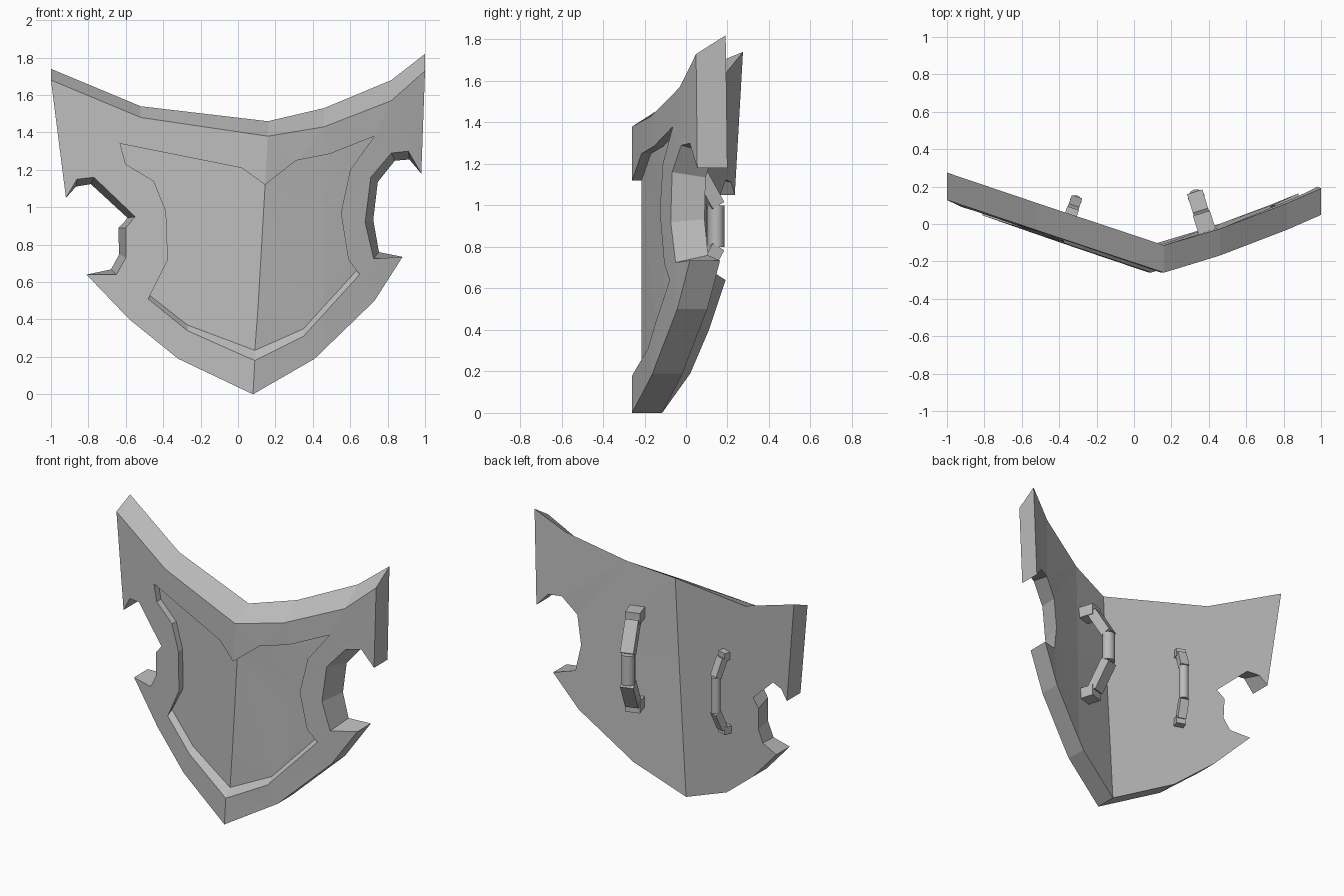
import bpy, bmesh
from math import radians
from mathutils import Vector, Matrix

cube = bpy.data.objects.get("Cube")
if cube:
    bpy.data.objects.remove(cube)

grey = bpy.data.materials.new("plain grey")
grey.use_nodes = True
grey.diffuse_color = (0.5, 0.5, 0.5, 1)
grey.node_tree.nodes["Principled BSDF"].inputs["Base Color"].default_value = grey.diffuse_color

THICK, RECESS = 0.145, 0.045


def ridge_x(z):
    return 0.08 + 0.058 * z


def front_y(x, z):
    # The plate folds back on both sides of the ridge, curving on one side
    d = x - ridge_x(z)
    return -0.26 + (0.27 * d + 0.13 * d * d if d > 0 else -0.33 * d)


def finish(name, bm):
    bmesh.ops.recalc_face_normals(bm, faces=bm.faces[:])
    mesh = bpy.data.meshes.new(name)
    bm.to_mesh(mesh)
    bm.free()
    mesh.materials.append(grey)
    obj = bpy.data.objects.new(name, mesh)
    bpy.context.collection.objects.link(obj)
    return obj


# Outlines as (x, z): top edge, round notch, lower edge, jagged notch
top = [(-1, 1.68), (-.52, 1.48), (.16, 1.38), (.46, 1.43), (.82, 1.57), (1, 1.73)]
top_rise = [.06, .06, .08, .1, .11, .09]
round_notch = [(.91, 1.3), (.82, 1.29), (.71, 1.16), (.68, .92), (.725, .725)]
lower = [(.88, .735), (.73, .5), (.41, .19), (.08, 0), (-.32, .19), (-.58, .4), (-.81, .64)]
jagged_notch = [(-.65, .64), (-.6, .73), (-.6, .89), (-.55, .95), (-.77, 1.16), (-.86, 1.15)]
front = top + [(.98, 1.18)] + round_notch + lower + jagged_notch + [(-.92, 1.05)]


def shrink(points, centre, amount):
    # Move notch points toward the notch centre for the sloped wall
    result = []
    for p in points:
        v = Vector(p)
        result.append(tuple(v + (Vector(centre) - v).normalized() * amount))
    return result


back = ([(x, z + r) for (x, z), r in zip(top, top_rise)] + [(.98, 1.18)]
        + shrink(round_notch, (.95, 1), .045) + lower
        + shrink(jagged_notch, (-.9, .88), .04) + [(-.92, 1.05)])

# Recessed panel: pointed top, curved sides, sloped lower wall
panel = [(-.63, 1.34), (.02, 1.21), (.145, 1.12), (.31, 1.25), (.49, 1.285), (.73, 1.38),
         (.6, 1.2), (.55, .97), (.59, .72), (.65, .64), (.35, .31), (.09, .18),
         (-.27, .34), (-.48, .51), (-.375, .72), (-.385, .98), (-.45, 1.14), (-.6, 1.23)]
slope = {9: .04, 10: .04, 11: .055, 12: .03, 13: .025}
floor = [(x, z + slope.get(i, 0)) for i, (x, z) in enumerate(panel)]

# Shield plate: flat layers first, then folded along the ridge
bm = bmesh.new()


def loop(points, depth):
    verts = [bm.verts.new((x, depth, z)) for x, z in points]
    n = len(verts)
    edges = [bm.edges.new((verts[i], verts[(i + 1) % n])) for i in range(n)]
    return verts, edges


def wall(a, b):
    n = len(a)
    for i in range(n):
        j = (i + 1) % n
        bm.faces.new((a[i], a[j], b[j], b[i]))


front_v, front_e = loop(front, 0)
back_v, back_e = loop(back, THICK)
panel_v, panel_e = loop(panel, 0)
floor_v, floor_e = loop(floor, RECESS)
for edges in (front_e + panel_e, floor_e, back_e):
    bmesh.ops.triangle_fill(bm, edges=edges, use_beauty=True, normal=(0, -1, 0))
wall(front_v, back_v)
wall(panel_v, floor_v)

for point, normal in (((.08, 0, 0), (1, 0, -.058)), ((.46, 0, 0), (1, 0, 0))):
    bmesh.ops.bisect_plane(bm, geom=bm.verts[:] + bm.edges[:] + bm.faces[:], dist=.006,
                           plane_co=point, plane_no=Vector(normal).normalized())
for v in bm.verts:
    v.co.y += front_y(v.co.x, v.co.z)
finish("shield_plate", bm)


def beam(name, a, b, across, width, height, sides=4):
    # Bar from a to b, either a box or a cylinder
    a, b = Vector(a), Vector(b)
    axis = (b - a).normalized()
    u = Vector(across).normalized()
    w = axis.cross(u)
    frame = Matrix((u, w, axis)).transposed().to_4x4()
    frame.translation = (a + b) / 2
    bm = bmesh.new()
    if sides == 4:
        bmesh.ops.create_cube(bm, size=1)
        size = (width, height, (b - a).length)
    else:
        bmesh.ops.create_cone(bm, cap_ends=True, segments=sides, radius1=.5, radius2=.5, depth=1)
        size = (width, height, (b - a).length)
    bmesh.ops.scale(bm, vec=size, verts=bm.verts[:])
    bm.transform(frame)
    obj = finish(name, bm)
    if sides > 4:
        bpy.ops.object.select_all(action="DESELECT")
        bpy.context.view_layer.objects.active = obj
        obj.select_set(True)
        bpy.ops.object.shade_smooth_by_angle(angle=radians(40))


def handle(name, x, z, out, reach, foot_z, grip_z, width):
    # Grip behind the plate: two feet, two angled bars and a round bar
    out = Vector((out[0], out[1], 0)).normalized()
    across = Vector((out.y, -out.x, 0))
    base = Vector((x, front_y(x, z) + THICK, z))

    def at(depth, height):
        return base + out * depth + Vector((0, 0, height))

    for s, end in ((1, "upper"), (-1, "lower")):
        beam(f"{name}_{end}_foot", at(-.02, s * foot_z), at(reach * .52, s * foot_z),
             across, width, width * .8)
        beam(f"{name}_{end}_bar", at(reach * .45, s * (foot_z - width * .2)),
             at(reach, s * grip_z), across, width * .9, width * .7)
    beam(f"{name}_grip", at(reach, -grip_z), at(reach, grip_z), across,
         width * .95, width * .85, 16)


handle("large_handle", .39, .9, (-.3, .95), .19, .3, .1, .095)
handle("small_handle", -.34, .89, (.32, .95), .09, .25, .12, .065)
